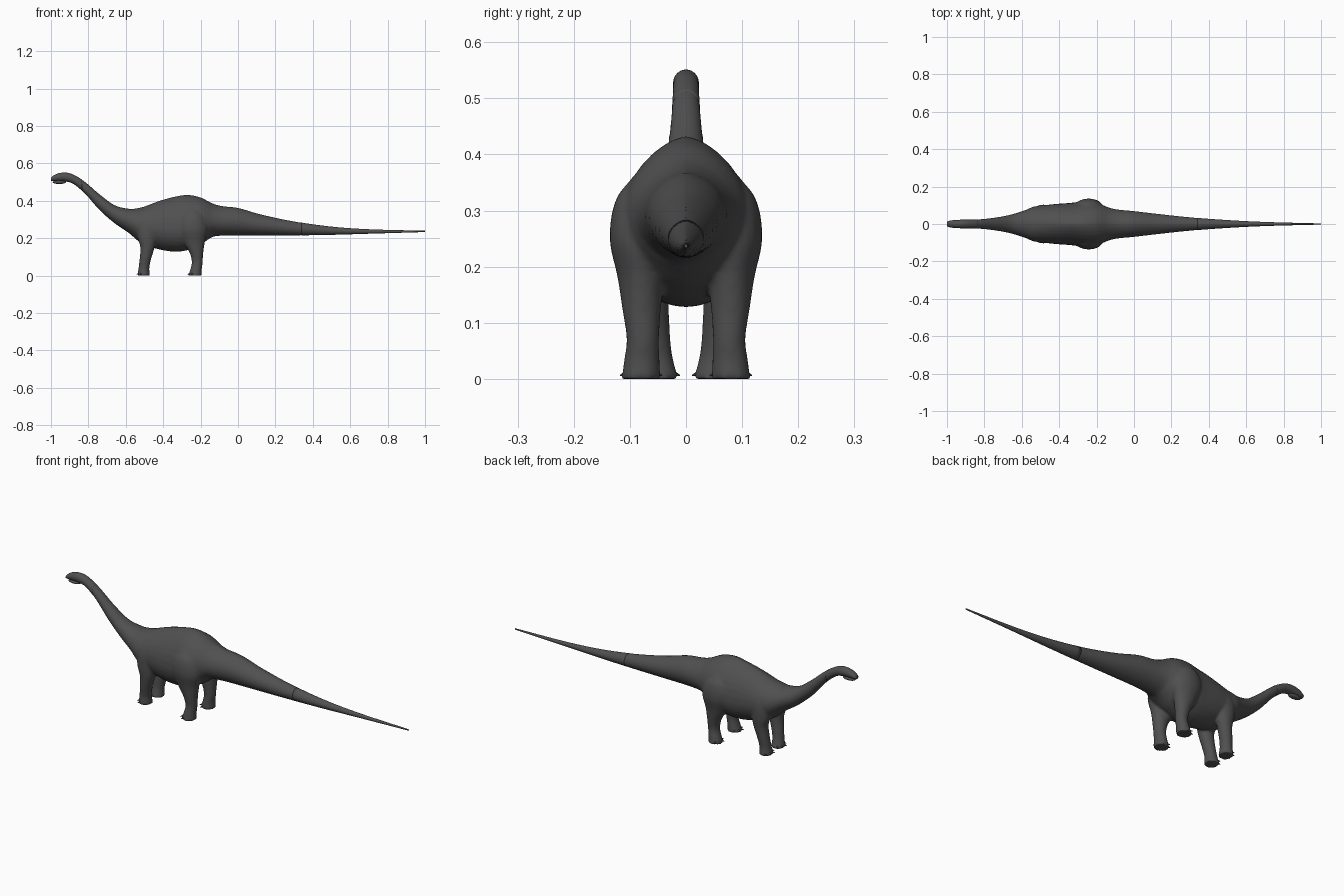
import bpy, bmesh, math
from mathutils import Matrix, Vector

if "Cube" in bpy.data.objects:
    bpy.data.objects.remove(bpy.data.objects["Cube"])

skin = bpy.data.materials.new("dark grey skin")
skin.diffuse_color = (0.08, 0.08, 0.08, 1)
skin.use_nodes = True
skin.node_tree.nodes["Principled BSDF"].inputs["Base Color"].default_value = skin.diffuse_color

# body stations: x, top z, bottom z, half width
BODY = [(-1, .524, .506, .013), (-.985, .536, .505, .018), (-.96, .547, .505, .021),
        (-.92, .551, .503, .023), (-.88, .54, .49, .023), (-.82, .503, .44, .026),
        (-.74, .435, .35, .035), (-.66, .377, .28, .05), (-.58, .357, .225, .075),
        (-.54, .36, .19, .092), (-.5, .37, .165, .098), (-.42, .4, .14, .107),
        (-.34, .422, .128, .113), (-.27, .432, .136, .12), (-.2, .418, .165, .115),
        (-.14, .388, .205, .09), (-.09, .373, .213, .078), (0, .362, .215, .069),
        (.12, .328, .215, .055), (.3, .29, .215, .036), (.5, .262, .218, .021),
        (.7, .248, .224, .011), (1, .24, .233, .003)]
# leg rings: x, y, z, x radius, y radius
HIND = [(-.245, .065, .36, .03, .03), (-.245, .077, .32, .066, .048), (-.242, .083, .25, .08, .053),
        (-.235, .08, .18, .058, .042), (-.222, .079, .12, .036, .034), (-.218, .077, .07, .029, .029),
        (-.225, .079, .03, .031, .032), (-.23, .08, 0, .037, .035)]
FRONT = [(-.47, .055, .32, .03, .03), (-.48, .064, .27, .058, .037), (-.485, .067, .2, .05, .036),
         (-.484, .065, .15, .038, .034), (-.495, .06, .09, .031, .031), (-.503, .054, .04, .029, .03),
         (-.505, .05, 0, .034, .037)]


def sample(rows, k, v):
    """Cubic interpolation of table rows along column k at value v."""
    i = 0
    while i < len(rows) - 2 and (v - rows[i + 1][k]) * (rows[-1][k] - rows[0][k]) > 0:
        i += 1
    a, b = rows[i], rows[i + 1]
    p, n = rows[max(i - 1, 0)], rows[min(i + 2, len(rows) - 1)]
    h = b[k] - a[k]
    t = (v - a[k]) / h
    out = []
    for c in range(len(a)):
        ma = (b[c] - p[c]) / (b[k] - p[k]) * h
        mb = (n[c] - a[c]) / (n[k] - a[k]) * h
        out.append((2*t**3 - 3*t*t + 1)*a[c] + (t**3 - 2*t*t + t)*ma
                   + (3*t*t - 2*t**3)*b[c] + (t**3 - t*t)*mb)
    return out


def loft(bm, rings):
    vs = [[bm.verts.new(p) for p in r] for r in rings]
    n = len(vs[0])
    for a, b in zip(vs, vs[1:]):
        for i in range(n):
            bm.faces.new((a[i], a[(i + 1) % n], b[(i + 1) % n], b[i]))
    bm.faces.new(vs[0][::-1])
    bm.faces.new(vs[-1])


def body_ring(x, n=32):
    _, top, bot, w = sample(BODY, 0, x)
    torso = max(0, 1 - abs(x + .32) / .3)
    mid = bot + (top - bot) * (.5 - .1 * torso)       # belly hangs low
    ring = []
    for i in range(n):
        c, s = math.cos(2*math.pi*i/n), math.sin(2*math.pi*i/n)
        p = 1 + .3 * torso if s > 0 else 1            # ridged back
        if x > -.14:
            p = 1.2
        ring.append((x, math.copysign(abs(c)**p, c)*w, mid + s*((top - mid) if s > 0 else (mid - bot))))
    return ring


def body_part(bm, x0, x1, step=.01):
    n = round((x1 - x0) / step)
    loft(bm, [body_ring(x0 + (x1 - x0)*i/n) for i in range(n + 1)])


def leg(bm, rows, side):
    rings = []
    for i in range(31):
        x, y, z, rx, ry = sample(rows, 2, rows[0][2] * (1 - i/30))
        rings.append([(x + rx*math.cos(a), side*y + ry*math.sin(a), z)
                      for a in (2*math.pi*k/24 for k in range(24))])
    loft(bm, rings)


def finish(name, bm):
    bmesh.ops.recalc_face_normals(bm, faces=bm.faces)
    for f in bm.faces:
        f.smooth = True
    me = bpy.data.meshes.new(name)
    bm.to_mesh(me)
    bm.free()
    me.materials.append(skin)
    ob = bpy.data.objects.new(name, me)
    bpy.context.collection.objects.link(ob)
    return ob


# torso, neck, tail base and legs fused into one skin
bm = bmesh.new()
body_part(bm, -.85, .35)
for s in (1, -1):
    leg(bm, HIND, s)
    leg(bm, FRONT, s)
torso = finish("torso_and_legs", bm)
rm = torso.modifiers.new("fuse", 'REMESH')
rm.mode = 'VOXEL'
rm.voxel_size = .006
rm.use_smooth_shade = True
sm = torso.modifiers.new("soften", 'SMOOTH')
sm.factor = .5
sm.iterations = 5

# slim tail end
bm = bmesh.new()
body_part(bm, .34, 1, .02)
finish("tail_end", bm)

# head
bm = bmesh.new()
body_part(bm, -1, -.835, .005)
finish("head", bm)

# lower jaw
bm = bmesh.new()
bmesh.ops.create_uvsphere(bm, u_segments=20, v_segments=12, radius=1,
                          matrix=Matrix.Translation((-.955, 0, .5)) @ Matrix.Diagonal((.036, .016, .01, 1)))
finish("lower_jaw", bm)

# toe claws fanned around the front of each foot
bm = bmesh.new()
for rows in (HIND, FRONT):
    x, y, _, rx, ry = rows[-1]
    for s in (1, -1):
        for deg in (-62, -22, 22, 62):
            a = math.radians(180 + deg)
            d = Vector((math.cos(a), math.sin(a), -.25)).normalized()
            pos = Vector((x + rx*.9*math.cos(a), s*y + ry*.9*math.sin(a), .009))
            rot = d.to_track_quat('Z', 'Y').to_matrix().to_4x4()
            bmesh.ops.create_cone(bm, cap_ends=True, segments=10, radius1=.0085, radius2=.001,
                                  depth=.022, matrix=Matrix.Translation(pos) @ rot)
for v in bm.verts:
    v.co.z = max(v.co.z, 0)
finish("toe_claws", bm)
